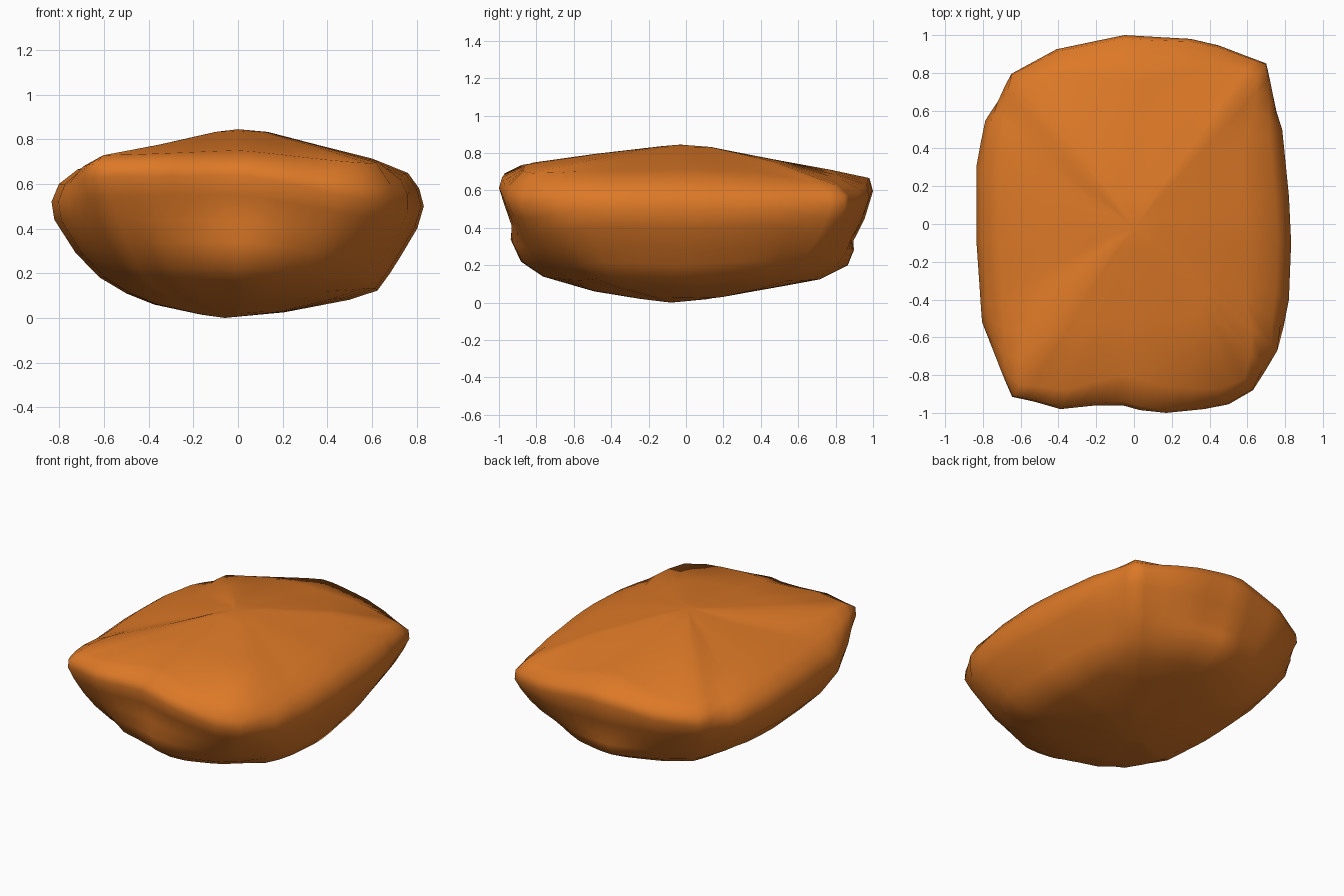
import bpy, bmesh, math

if "Cube" in bpy.data.objects:
    bpy.data.objects.remove(bpy.data.objects["Cube"])

# Plan outline of the rim, counter-clockwise from the right side
outline = [(.832, -.1), (.82, .15), (.785, .5), (.74, .7), (.7, .85), (.58, .895), (.45, .945),
           (.3, .98), (.12, .99), (-.05, 1), (-.22, .965), (-.41, .925), (-.65, .795), (-.735, .66),
           (-.79, .55), (-.835, .3), (-.835, -.08), (-.815, -.37), (-.805, -.52), (-.74, -.73),
           (-.645, -.915), (-.53, -.94), (-.39, -.98), (-.2, -.96), (-.06, -.96), (.03, -.985),
           (.17, -1), (.37, -.98), (.5, -.955), (.63, -.88), (.77, -.68), (.82, -.4)]

# Upright half-profiles, bottom to top: (fraction of rim radius, height)
right = [(.25, .025), (.6, .08), (.75, .12), (.82, .2), (.88, .28), (.965, .4), (1, .5),
         (.975, .58), (.915, .65), (.72, .715), (.43, .775), (.16, .833)]
left = [(.2, .015), (.45, .06), (.6, .11), (.74, .18), (.87, .29), (.985, .44), (1, .52),
        (.96, .6), (.86, .665), (.6, .72), (.28, .785), (.12, .832)]
back = [(.25, .045), (.5, .085), (.72, .125), (.87, .2), (.9, .28), (.895, .33), (.955, .45),
        (1, .6), (.98, .67), (.76, .715), (.5, .76), (.13, .83)]
front = [(.25, .02), (.5, .06), (.78, .14), (.9, .22), (.955, .34), (.94, .43), (.975, .55),
         (1, .64), (.98, .695), (.83, .75), (.5, .795), (.13, .837)]
corner = [(.22, .03), (.45, .08), (.64, .14), (.75, .22), (.84, .32), (.91, .42), (.965, .52),
          (1, .6), (.995, .66), (.93, .705), (.55, .77), (.15, .833)]


def lifted(profile, dz, top=1):
    """Move the rim up or down; top scales the shift above the rim."""
    return [(r, z + dz * r ** 3 * (top if i > 8 else 1)) for i, (r, z) in enumerate(profile)]


def squeezed(profile, s):
    """Flatten a side profile towards the ends of the body."""
    return [(r, z + (.53 - z) * s * r * r) for r, z in profile]


# Direction in degrees of every profile around the body
stations = [(0, right), (32, squeezed(right, .11)), (50.5, lifted(corner, -.09)), (90, back),
            (129, lifted(corner, -.08)), (148, squeezed(left, .1)), (180, left),
            (212, squeezed(left, 0)), (234.9, lifted(corner, .03)), (270, front),
            (306, lifted(corner, -.08, .2)), (328, squeezed(right, .06)), (360, right)]


def profile_at(angle):
    for (a0, p0), (a1, p1) in zip(stations, stations[1:]):
        if a0 <= angle <= a1:
            t = (angle - a0) / (a1 - a0)
            t = t * .5 + t * t * (3 - 2 * t) * .5
            return [(r0 + (r1 - r0) * t, z0 + (z1 - z0) * t)
                    for (r0, z0), (r1, z1) in zip(p0, p1)]


# Body: one column of points per outline point and edge middle
bm = bmesh.new()
columns = []
for i, (x0, y0) in enumerate(outline):
    x1, y1 = outline[(i + 1) % len(outline)]
    for t in (0, .5):
        x, y = x0 + (x1 - x0) * t, y0 + (y1 - y0) * t
        angle = math.degrees(math.atan2(y, x)) % 360
        columns.append([bm.verts.new((x * r, y * r, z)) for r, z in profile_at(angle)])
bottom = bm.verts.new((-.06, -.08, 0))
top = bm.verts.new((0, -.03, .845))
for i, a in enumerate(columns):
    b = columns[(i + 1) % len(columns)]
    bm.faces.new((bottom, b[0], a[0]))
    bm.faces.new((top, a[-1], b[-1]))
    for k in range(len(a) - 1):
        bm.faces.new((a[k], b[k], b[k + 1], a[k + 1]))
bmesh.ops.recalc_face_normals(bm, faces=bm.faces)
for f in bm.faces:
    f.smooth = True
mesh = bpy.data.meshes.new("boulder")
bm.to_mesh(mesh)
bm.free()
boulder = bpy.data.objects.new("boulder", mesh)
bpy.context.collection.objects.link(boulder)

# Orange surface
mat = bpy.data.materials.new("orange")
mat.diffuse_color = (.72, .19, .02, 1)
mat.use_nodes = True
mat.node_tree.nodes["Principled BSDF"].inputs["Base Color"].default_value = mat.diffuse_color
mesh.materials.append(mat)
